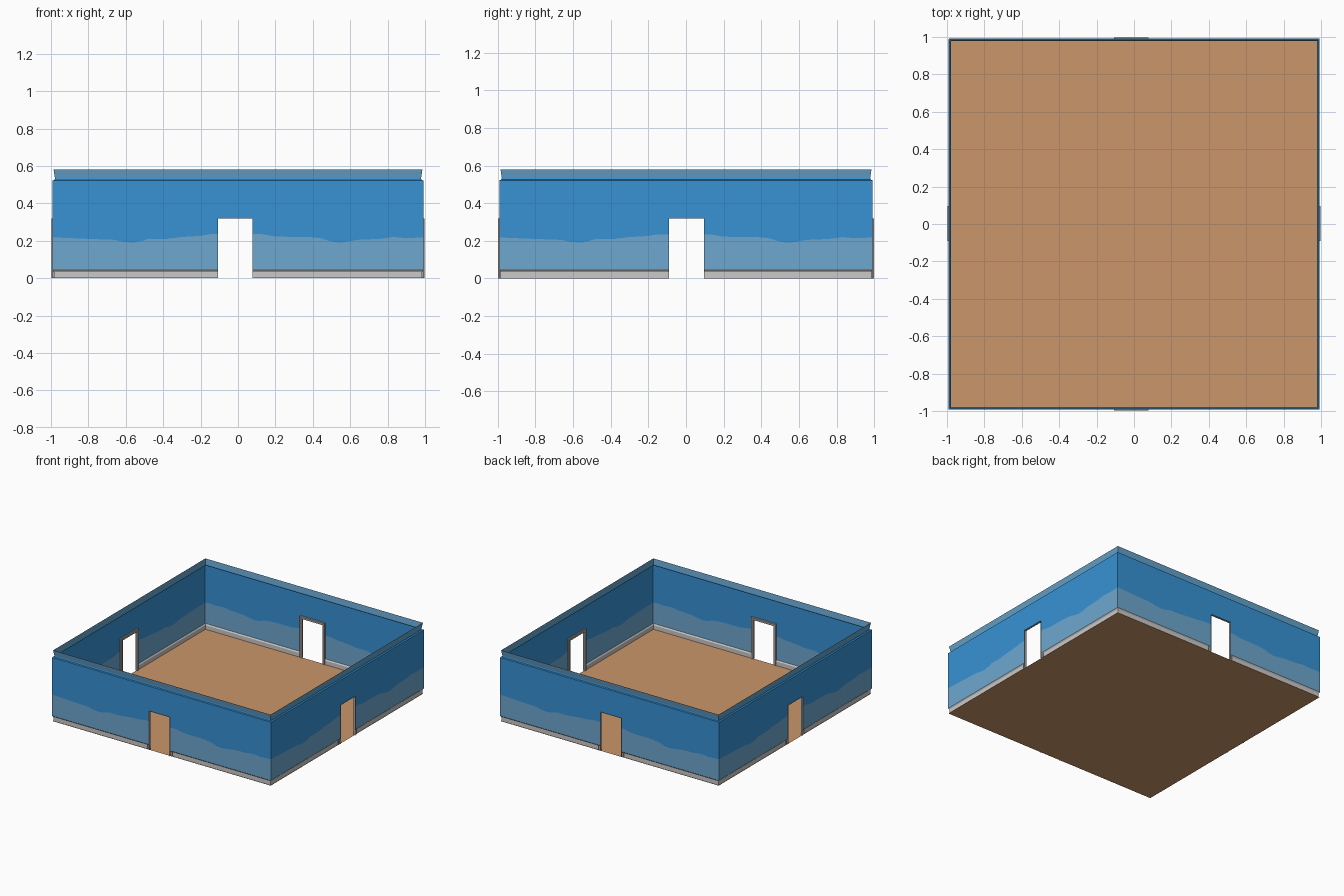
import bpy, bmesh, math
from mathutils import Matrix

if "Cube" in bpy.data.objects:
    bpy.data.objects.remove(bpy.data.objects["Cube"])

H = 0.992          # half size of the room at the wall surface
DOOR_W, DOOR_H = 0.093, 0.32


def material(name, rgb):
    m = bpy.data.materials.new(name)
    m.diffuse_color = (*rgb, 1)
    m.use_nodes = True
    m.node_tree.nodes["Principled BSDF"].inputs["Base Color"].default_value = m.diffuse_color
    return m


BLUE = material("bright blue paint", (0.038, 0.29, 0.66))
PALE = material("pale blue paint", (0.155, 0.39, 0.63))
CROWN = material("crown grey blue", (0.13, 0.36, 0.58))
GREY = material("light grey trim", (0.60, 0.59, 0.57))
FRAME = material("door frame grey", (0.40, 0.37, 0.35))
BROWN = material("wood brown", (0.60, 0.31, 0.145))


def finish(name, bm, mats, angle=0.0):
    me = bpy.data.meshes.new(name)
    bm.transform(Matrix.Rotation(angle, 4, 'Z'))
    bm.to_mesh(me)
    bm.free()
    for m in mats:
        me.materials.append(m)
    ob = bpy.data.objects.new(name, me)
    bpy.context.collection.objects.link(ob)
    return ob


# Painted wave: position along wall, height
WAVE = [(-1, .218), (-.8, .21), (-.66, .205), (-.62, .195), (-.56, .19), (-.52, .197),
        (-.48, .21), (-.38, .21), (-.3, .22), (-.2, .226), (-.15, .235), (.13, .235),
        (.2, .222), (.38, .22), (.45, .212), (.49, .197), (.54, .19), (.58, .194),
        (.64, .205), (.76, .21), (.83, .22), (.9, .214), (1, .218)]


def wall(name, cx, angle):
    """Thin wall sheet: skirting, two paint colours and crown, with a door gap."""
    cols = sorted(WAVE + [(cx - DOOR_W, .235), (cx + DOOR_W, .235)])
    # (inset, height) rows; None = wave height
    rows = [(.007, 0), (.007, .034), (.003, .04), (0, .044), (0, None), (0, DOOR_H),
            (0, .522), (.011, .525), (.013, .535), (.006, .58)]
    mats = [0, 0, 0, 1, 2, 2, 2, 2, 3]
    bm = bmesh.new()
    grid = []
    for u, wz in cols:
        line = []
        for d, z in rows:
            x = u * (H - d) if abs(u) == 1 else u
            line.append(bm.verts.new((x, -(H - d), wz if z is None else z)))
        grid.append(line)
    for i in range(len(cols) - 1):
        mid = (cols[i][0] + cols[i + 1][0]) / 2
        for j, mi in enumerate(mats):
            if abs(mid - cx) < DOOR_W and j < 5:
                continue                      # door opening
            f = bm.faces.new((grid[i + 1][j], grid[i][j], grid[i][j + 1], grid[i + 1][j + 1]))
            f.material_index = mi
    finish(name, bm, [GREY, PALE, BLUE, CROWN], angle)


def door_frame(name, cx, angle):
    """Trim profile swept around the door gap, raised on the room side."""
    profile = [(0, -.006), (0, .011), (.004, .013), (.017, .013), (.02, .01), (.02, 0)]
    bm = bmesh.new()
    rings = []
    for w, d in profile:
        y = -(H - d)
        a, t = DOOR_W + w, DOOR_H + w
        rings.append([bm.verts.new((cx + sx * a, y, z))
                      for sx, z in ((-1, 0), (-1, t), (1, t), (1, 0))])
    for r, s in zip(rings, rings[1:]):
        for k in range(3):
            bm.faces.new((r[k], r[k + 1], s[k + 1], s[k]))
    finish(name, bm, [FRAME], angle)


# Four walls with their door frames
for side, cx, quarter in (("front", -.015, 0), ("right", .003, 1),
                          ("back", .015, 2), ("left", -.003, 3)):
    wall(side + "_wall", cx, quarter * math.pi / 2)
    door_frame(side + "_door_frame", cx, quarter * math.pi / 2)

# Floor sheet
bm = bmesh.new()
bmesh.ops.create_grid(bm, x_segments=1, y_segments=1, size=H - .003)
finish("floor", bm, [BROWN])
